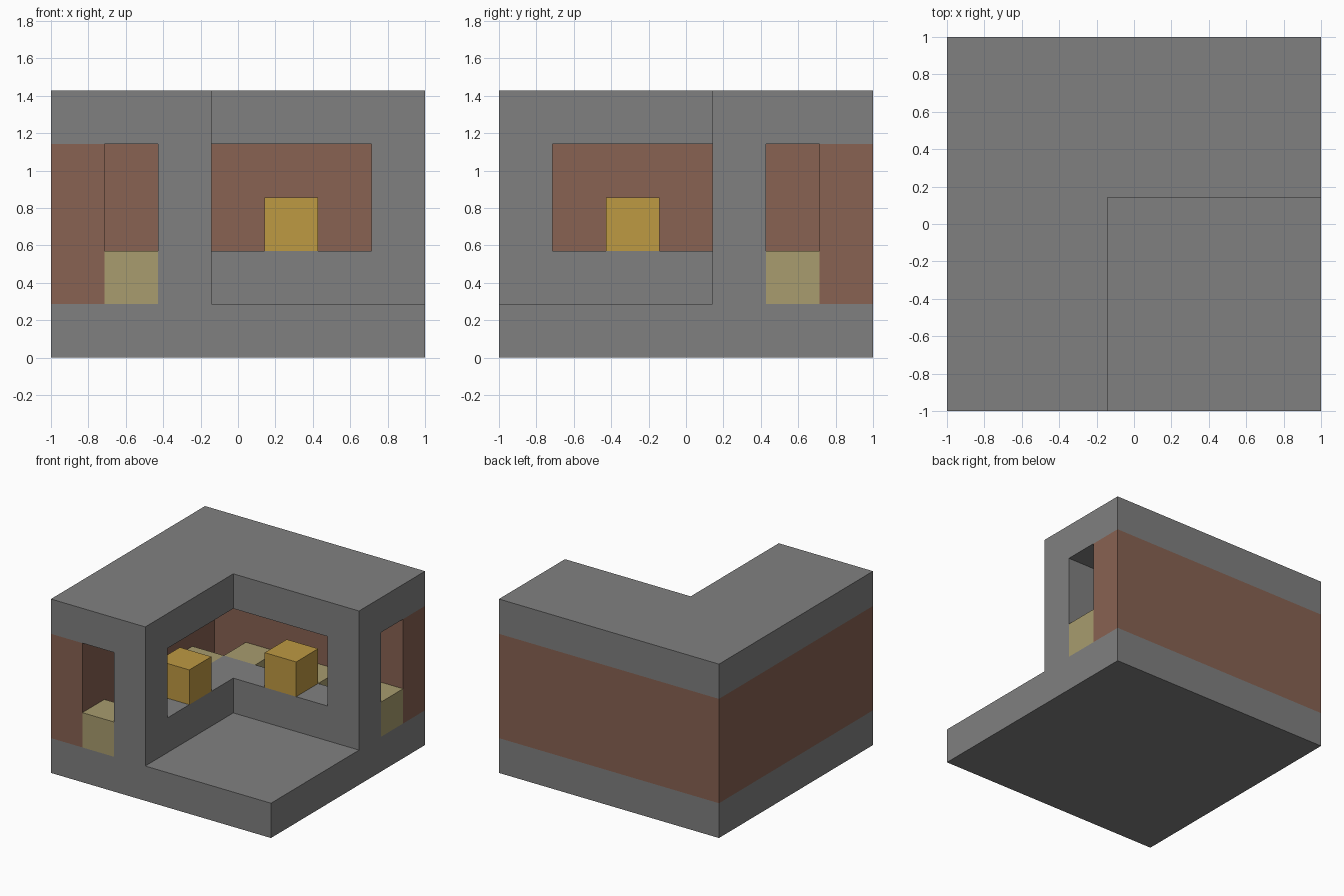
import bpy
import bmesh

cube = bpy.data.objects.get("Cube")
if cube:
    bpy.data.objects.remove(cube, do_unlink=True)

U = 2 / 7  # one block of the 7 x 7 x 5 grid


def material(name, rgb):
    mat = bpy.data.materials.new(name)
    mat.use_nodes = True
    mat.diffuse_color = (*rgb, 1)
    mat.node_tree.nodes["Principled BSDF"].inputs["Base Color"].default_value = (*rgb, 1)
    return mat


STONE = material("grey stone", (0.216, 0.216, 0.216))
BRICK = material("brown brick", (0.246, 0.122, 0.084))
CREAM = material("pale cream", (0.392, 0.332, 0.156))
GOLD = material("gold", (0.515, 0.319, 0.055))


def prism(name, outline, low, high, mat):
    """Extrude a plan outline, in blocks, between two block heights."""
    bm = bmesh.new()
    base = bm.faces.new([bm.verts.new((x * U - 1, y * U - 1, low * U)) for x, y in outline])
    top = bmesh.ops.extrude_face_region(bm, geom=[base])["geom"]
    verts = [v for v in top if isinstance(v, bmesh.types.BMVert)]
    bmesh.ops.translate(bm, verts=verts, vec=(0, 0, (high - low) * U))
    bmesh.ops.recalc_face_normals(bm, faces=bm.faces)
    mesh = bpy.data.meshes.new(name)
    bm.to_mesh(mesh)
    bm.free()
    mesh.materials.append(mat)
    obj = bpy.data.objects.new(name, mesh)
    bpy.context.collection.objects.link(obj)
    return obj


def rect(x, y, w=1, d=1):
    return [(x, y), (x + w, y), (x + w, y + d), (x, y + d)]


def corner(inset, width):
    """L-shaped plan set in from the outer left and back sides."""
    a, b = inset, inset + width
    return [(a, 0), (b, 0), (b, 7 - b), (7, 7 - b), (7, 7 - a), (a, 7 - a)]


# Slab, walls and roof
prism("floor_slab", rect(0, 0, 7, 7), 0, 1, STONE)
prism("outer_wall", corner(0, 1), 1, 4, BRICK)
prism("inner_low_wall", corner(2, 1), 1, 2, STONE)
prism("roof", corner(0, 3), 4, 5, STONE)

# Parts repeated across the diagonal of the corner
for side, flip in (("front", False), ("side", True)):
    def cell(x, y):
        return rect(6 - y, 6 - x) if flip else rect(x, y)

    prism(side + "_end_post", cell(2, 0), 2, 4, STONE)
    prism(side + "_sill_block", cell(2, 2), 2, 3, GOLD)
    for n in range(3):
        prism(f"{side}_passage_block_{n + 1}", cell(1, 2 * n), 1, 2, CREAM)
